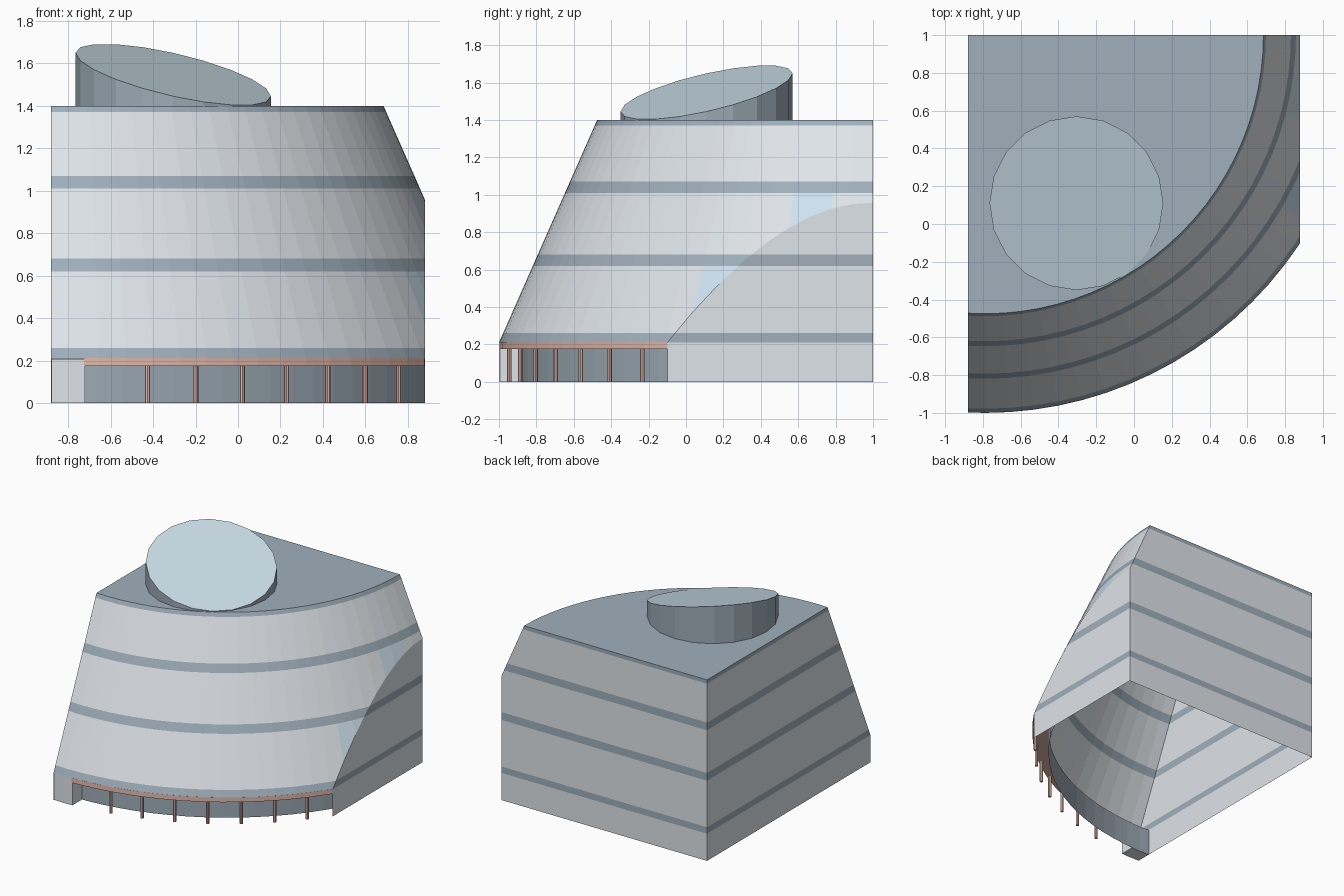
import bpy, bmesh
from math import sin, cos, radians, pi
from mathutils import Vector

if "Cube" in bpy.data.objects:
    bpy.data.objects.remove(bpy.data.objects["Cube"])

CX, CY = -0.79, 1.0            # axis of the conical facade
XL, XR = -0.88, 0.88           # side wall planes
LEVELS = [0.21, 0.26, 0.62, 0.68, 1.01, 1.07, 1.37, 1.40]
STEP = 3.75                    # facet angle in degrees


def material(name, r, g, b):
    m = bpy.data.materials.new(name)
    m.diffuse_color = (r, g, b, 1)
    m.use_nodes = True
    m.node_tree.nodes["Principled BSDF"].inputs["Base Color"].default_value = m.diffuse_color
    return m


WALL = material("pale_wall", 0.74, 0.78, 0.82)
BAND = material("slate_band", 0.35, 0.43, 0.50)
WINDOW = material("blue_window", 0.62, 0.76, 0.86)
ROOF = material("roof_grey", 0.55, 0.58, 0.61)
GLASS = material("dark_glass", 0.34, 0.41, 0.47)
COPPER = material("copper", 0.78, 0.50, 0.43)
DISC = material("skylight", 0.60, 0.74, 0.82)


def polar(r, deg, z):
    a = radians(deg)
    return Vector((CX + r * sin(a), CY - r * cos(a), z))


def finish(name, bm, mats):
    bmesh.ops.recalc_face_normals(bm, faces=bm.faces[:])
    me = bpy.data.meshes.new(name)
    bm.to_mesh(me)
    bm.free()
    for m in mats:
        me.materials.append(m)
    ob = bpy.data.objects.new(name, me)
    bpy.context.collection.objects.link(ob)
    return ob


def clip(bm, x0, x1):
    for x, n in ((x0, -1), (x1, 1)):
        bmesh.ops.bisect_plane(bm, geom=bm.verts[:] + bm.edges[:] + bm.faces[:], dist=1e-5,
                               plane_co=(x, 0, 0), plane_no=(n, 0, 0), clear_outer=True)


def radius(z):
    return 2.0 - (z - 0.21) * 0.525 / 1.19


# Building shell: banded cone facade, roof, then flat walls dropped from the cut edges
bm = bmesh.new()
segs = range(-2, 25)
grid = [[bm.verts.new(polar(radius(z), i * STEP, z)) for i in segs] for z in LEVELS]
for k in range(len(LEVELS) - 1):
    for j in range(len(segs) - 1):
        f = bm.faces.new((grid[k][j], grid[k][j + 1], grid[k + 1][j + 1], grid[k + 1][j]))
        unit = segs[j] // 2
        if k % 2 == 0:
            f.material_index = 1
        elif unit % 3 == 2 - k // 2:
            f.material_index = 2
roof = bm.faces.new(grid[-1] + [bm.verts.new((-1.2, 1, 1.40))])
roof.material_index = 3
clip(bm, XL, XR)

feet = {}


def foot(v):
    if v not in feet:
        feet[v] = bm.verts.new((v.co.x, v.co.y, 0))
    return feet[v]


walls = []
for e in [e for e in bm.edges if e.is_boundary]:
    a, b = e.verts
    if max(a.co.z, b.co.z) > 0.2101:
        walls.append(bm.faces.new((a, b, foot(b), foot(a))))
for f in walls:
    f.tag = True
old = set(f for f in bm.faces if not f.tag)
for z in LEVELS[:-1]:
    fs = [f for f in bm.faces if f not in old]
    geom = fs + list({e for f in fs for e in f.edges}) + list({v for f in fs for v in f.verts})
    bmesh.ops.bisect_plane(bm, geom=geom, dist=1e-5, plane_co=(0, 0, z), plane_no=(0, 0, 1))
for f in bm.faces:
    if f not in old:
        z = f.calc_center_median().z
        f.material_index = int(any(LEVELS[k] < z < LEVELS[k + 1] for k in (0, 2, 4, 6)))
finish("building_shell", bm, [WALL, BAND, WINDOW, ROOF])


# Curved ground-floor parts; without an inner radius only the outer skin is made
def arc_part(name, r1, z0, z1, x0, x1, mat, r0=None):
    bm = bmesh.new()
    prof = [(r1, z0), (r1, z1)] + ([(r0, z1), (r0, z0)] if r0 else [])
    rows = [[bm.verts.new(polar(r, i * STEP, z)) for r, z in prof] for i in range(-2, 20)]
    n = len(prof)
    for a, b in zip(rows, rows[1:]):
        for j in range(n if r0 else 1):
            k = (j + 1) % n
            bm.faces.new((a[j], b[j], b[k], a[k]))
    clip(bm, x0, x1)
    if r0:
        bmesh.ops.holes_fill(bm, edges=[e for e in bm.edges if e.is_boundary])
    return finish(name, bm, [mat])


arc_part("lobby_glass", 1.88, 0, 0.205, XL, XR, GLASS)
arc_part("entrance_canopy", 2.0, 0.175, 0.212, -0.725, 0.879, COPPER, 1.882)
arc_part("corner_pier", 1.998, 0, 0.209, -0.879, -0.72, WALL, 1.882)

# Slim columns under the canopy
for i in range(7):
    bpy.ops.mesh.primitive_cylinder_add(vertices=8, radius=0.012, depth=0.18,
                                        location=polar(1.978, 10.6 + 6.8 * i, 0.09))
    ob = bpy.context.object
    ob.name = f"canopy_column_{i + 1}"
    ob.data.materials.append(COPPER)

# Roof drum with a slanted skylight
bm = bmesh.new()
pts = [(0.46 * cos(i * pi / 10), 0.46 * sin(i * pi / 10)) for i in range(20)]
low = [bm.verts.new((-0.305 + x, 0.11 + y, 1.39)) for x, y in pts]
top = [bm.verts.new((-0.305 + x, 0.11 + y, 1.547 + 0.222 * (y - x))) for x, y in pts]
for i in range(20):
    j = (i + 1) % 20
    bm.faces.new((low[i], low[j], top[j], top[i]))
bm.faces.new(top).material_index = 1
finish("roof_drum", bm, [GLASS, DISC])
